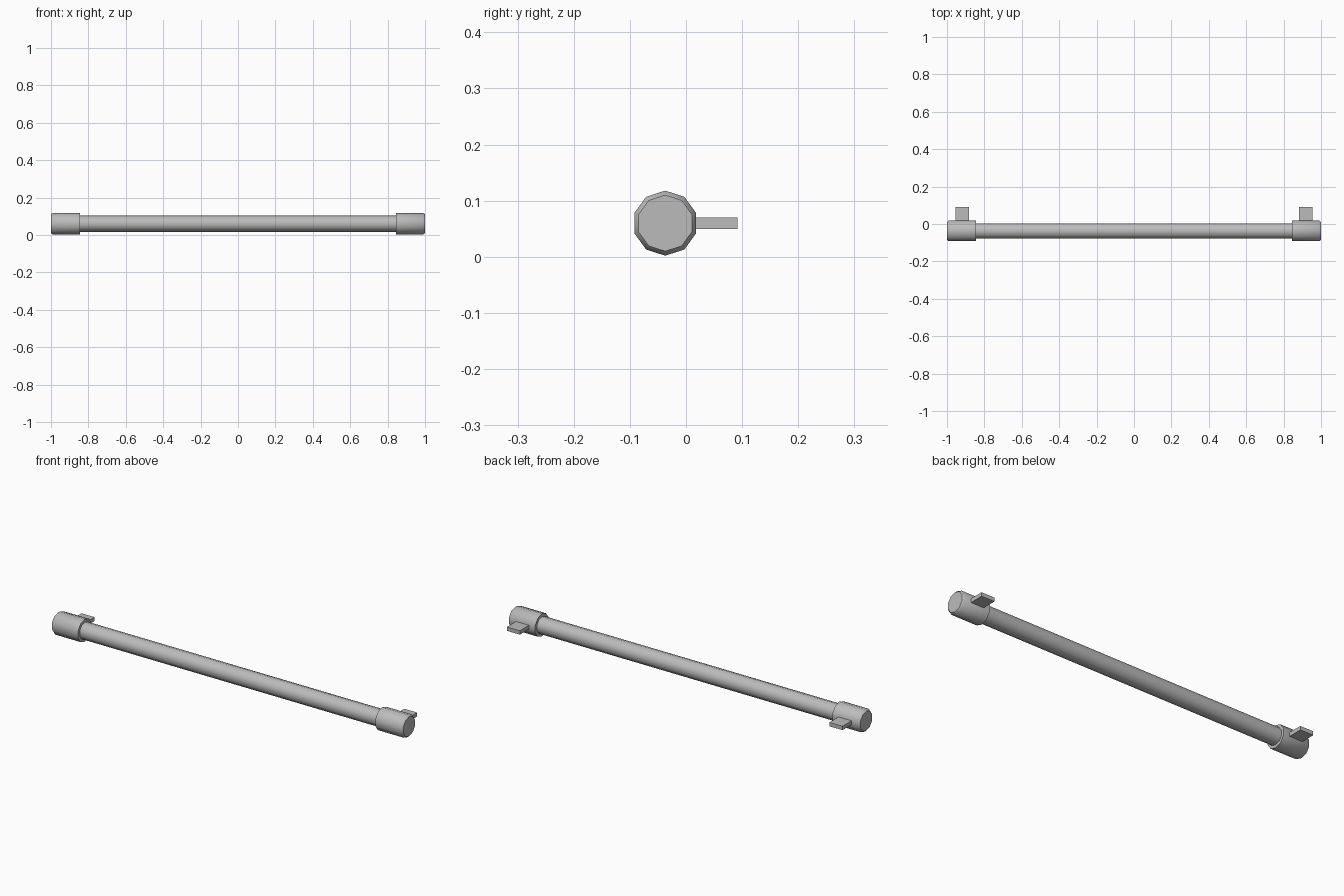
import bpy
import bmesh
import math
from mathutils import Matrix

cube = bpy.data.objects.get("Cube")
if cube:
    bpy.data.objects.remove(cube, do_unlink=True)

AXIS_Y, AXIS_Z = -0.037, 0.06
SIDES = 10

steel = bpy.data.materials.new("grey_metal")
steel.use_nodes = True
steel.diffuse_color = (0.5, 0.5, 0.5, 1)
steel.node_tree.nodes["Principled BSDF"].inputs["Base Color"].default_value = steel.diffuse_color


def finish(name, bm, smooth):
    bmesh.ops.recalc_face_normals(bm, faces=bm.faces)
    mesh = bpy.data.meshes.new(name)
    bm.to_mesh(mesh)
    bm.free()
    mesh.materials.append(steel)
    obj = bpy.data.objects.new(name, mesh)
    bpy.context.collection.objects.link(obj)
    if smooth:
        bpy.ops.object.select_all(action='DESELECT')
        obj.select_set(True)
        bpy.context.view_layer.objects.active = obj
        bpy.ops.object.shade_smooth_by_angle(angle=math.radians(50))
    return obj


def turned(name, profile):
    """Ten-sided solid along x from (x, radius) stations, a corner pointing up."""
    bm = bmesh.new()
    rings = []
    for x, r in profile:
        angles = [2 * math.pi * i / SIDES for i in range(SIDES)]
        rings.append([bm.verts.new((x, AXIS_Y + r * math.sin(a), AXIS_Z + r * math.cos(a)))
                      for a in angles])
    for a, b in zip(rings, rings[1:]):
        for i in range(SIDES):
            j = (i + 1) % SIDES
            bm.faces.new((a[i], a[j], b[j], b[i]))
    bm.faces.new(rings[0])
    bm.faces.new(rings[-1])
    return finish(name, bm, True)


def box(name, x0, x1, y0, y1, z0, z1):
    bm = bmesh.new()
    size = Matrix.Diagonal((x1 - x0, y1 - y0, z1 - z0, 1))
    place = Matrix.Translation(((x0 + x1) / 2, (y0 + y1) / 2, (z0 + z1) / 2))
    bmesh.ops.create_cube(bm, size=1, matrix=place @ size)
    return finish(name, bm, False)


# Long rod running into both end caps
turned("rod", [(-0.9, 0.043), (0.9, 0.043)])

# End caps with chamfered outer rims, and flat mounting tabs at the back
for side, s in (("left", 1), ("right", -1)):
    turned(side + "_cap", [(s * 0.846, 0.058), (s * 0.99, 0.058), (s, 0.05)])
    x0, x1 = sorted((s * 0.881, s * 0.955))
    box(side + "_mounting_tab", x0, x1, -0.01, 0.092, 0.05, 0.07)
